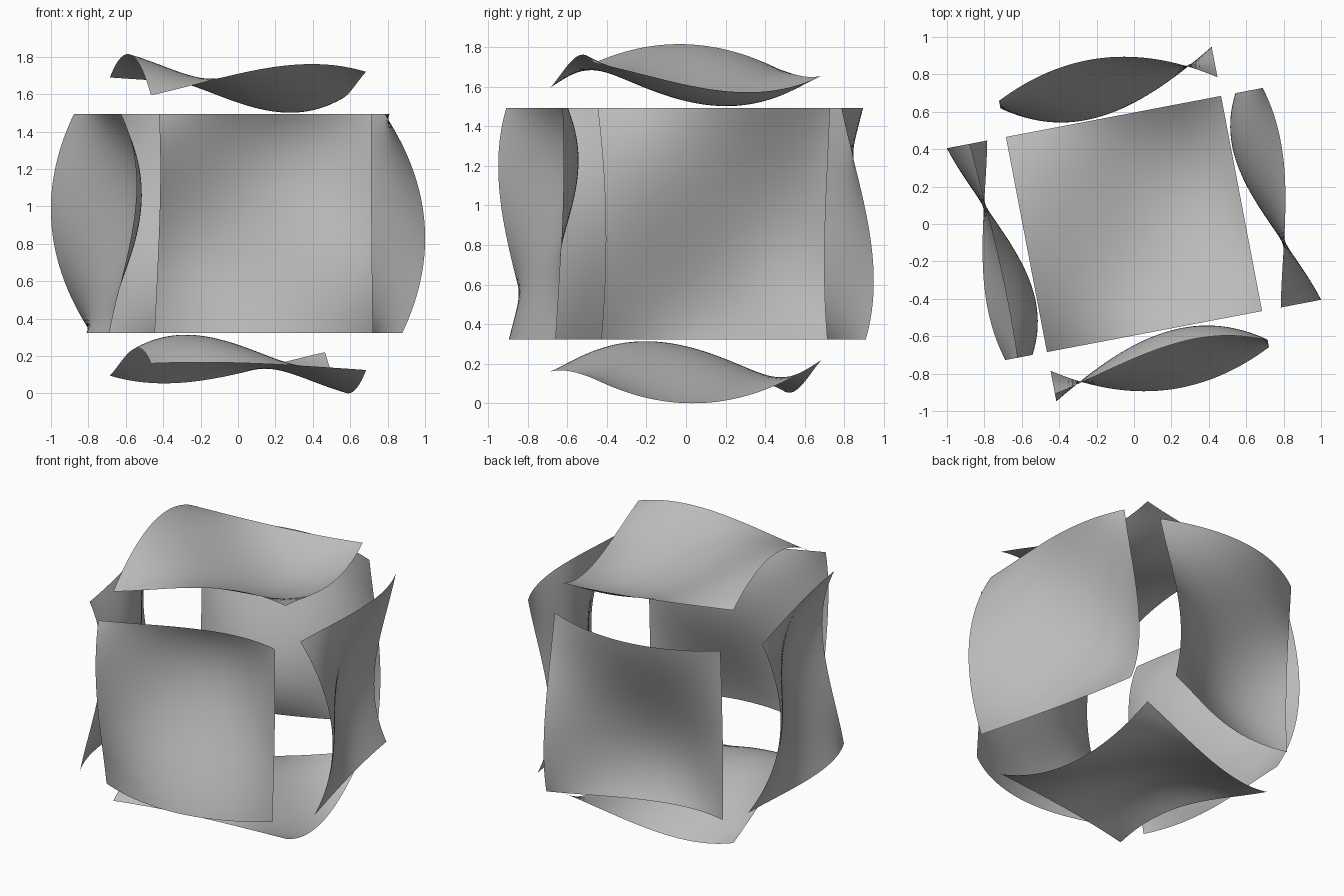
import bpy, bmesh, math
from mathutils import Vector, Matrix

if "Cube" in bpy.data.objects:
    bpy.data.objects.remove(bpy.data.objects["Cube"])

HALF = 0.5855          # half the side of a panel
CENTRE = Vector((0, 0, 0.9075))
TURN = Matrix.Rotation(math.radians(10.8), 3, 'Z')
KNOTS = (-1, -1/3, 1/3, 1)

# Distance of the sheet from the centre on a 4 x 4 net, rows along v
NET = ((0.687, 0.782, 0.850, 0.812),
       (0.870, 0.760, 0.667, 0.720),
       (0.900, 0.742, 0.606, 0.664),
       (0.782, 0.757, 0.742, 0.747))

grey = bpy.data.materials.new("plain_grey")
grey.use_nodes = True
grey.diffuse_color = (0.5, 0.5, 0.5, 1)
grey.node_tree.nodes["Principled BSDF"].inputs["Base Color"].default_value = (0.5, 0.5, 0.5, 1)


def weights(t):
    """Cubic interpolation weights of the four knots at t."""
    return [math.prod((t - k) / (j - k) for k in KNOTS if k != j) for j in KNOTS]


def distance(u, v):
    wu, wv = weights(u), weights(v)
    return sum(wv[r] * wu[c] * NET[r][c] for r in range(4) for c in range(4))


def panel(name, u_axis, v_axis, normal):
    """A wavy square sheet facing along normal."""
    bm = bmesh.new()
    bmesh.ops.create_grid(bm, x_segments=40, y_segments=40, size=1)
    for vert in bm.verts:
        u, v = vert.co.x, vert.co.y
        place = (u_axis * u + v_axis * v) * HALF + normal * distance(u, v)
        vert.co = TURN @ place + CENTRE
    if u_axis.cross(v_axis).dot(normal) < 0:
        bmesh.ops.reverse_faces(bm, faces=bm.faces[:])
    for face in bm.faces:
        face.smooth = True
    mesh = bpy.data.meshes.new(name)
    bm.to_mesh(mesh)
    bm.free()
    mesh.materials.append(grey)
    bpy.context.collection.objects.link(bpy.data.objects.new(name, mesh))


# Three different panels, each with its opposite reflected through the centre
X, Y, Z = Vector((1, 0, 0)), Vector((0, 1, 0)), Vector((0, 0, 1))
for name, opposite, u, v, n in (
        ("top_panel", "bottom_panel", X, Y, Z),
        ("left_panel", "right_panel", Y, -Z, X),
        ("front_panel", "back_panel", Z, X, -Y)):
    panel(name, u, v, n)
    panel(opposite, -u, -v, -n)
